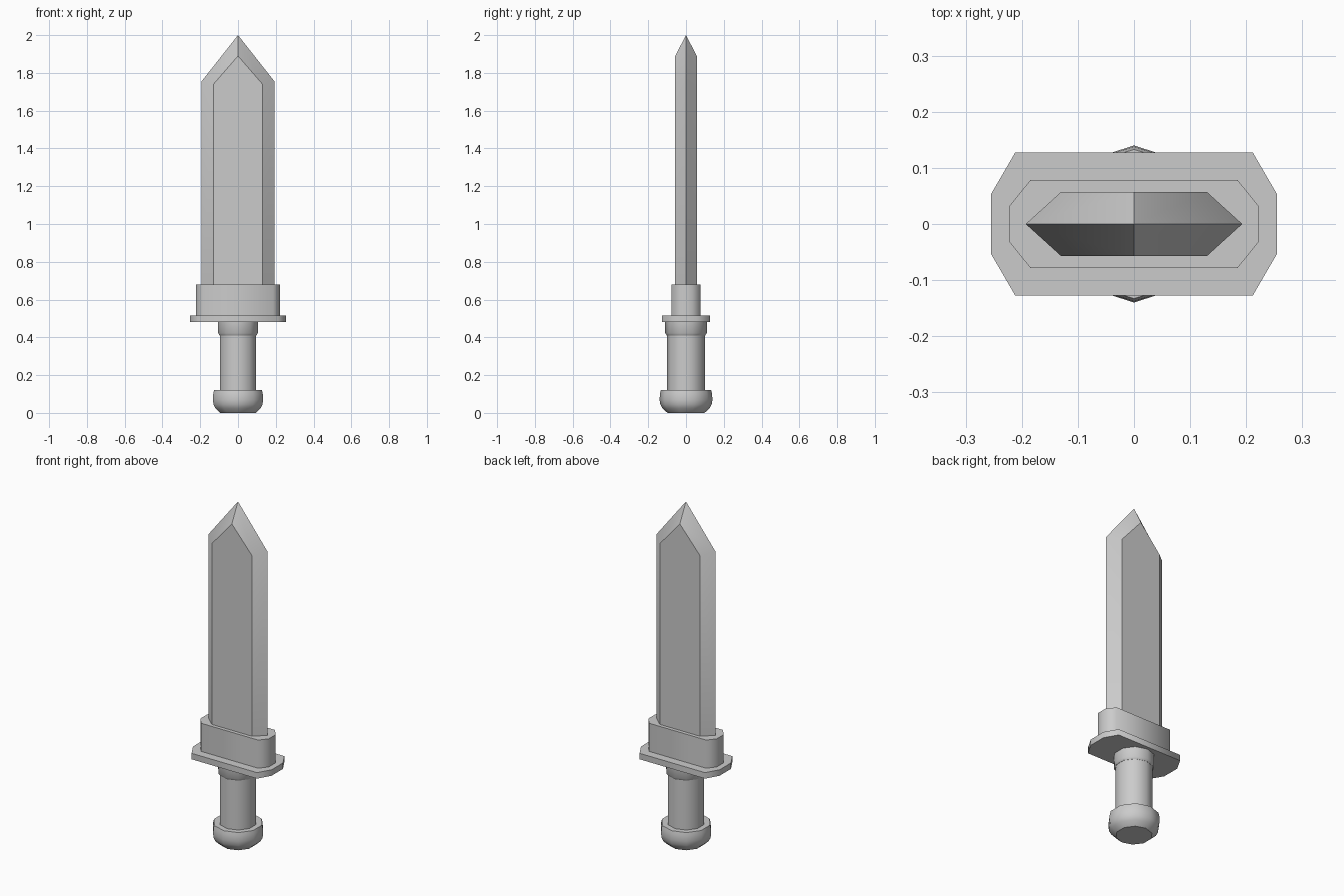
import bpy, bmesh, math

cube = bpy.data.objects.get("Cube")
if cube:
    bpy.data.objects.remove(cube, do_unlink=True)

GREY = (0.6, 0.6, 0.6, 1)
metal = bpy.data.materials.new("grey_metal")
metal.use_nodes = True
metal.diffuse_color = GREY
metal.node_tree.nodes["Principled BSDF"].inputs["Base Color"].default_value = GREY


def finish(name, bm, angle):
    """Turn a bmesh into a smooth-by-angle object."""
    bmesh.ops.recalc_face_normals(bm, faces=bm.faces)
    mesh = bpy.data.meshes.new(name)
    bm.to_mesh(mesh)
    bm.free()
    mesh.materials.append(metal)
    obj = bpy.data.objects.new(name, mesh)
    bpy.context.collection.objects.link(obj)
    bpy.ops.object.select_all(action="DESELECT")
    obj.select_set(True)
    bpy.context.view_layer.objects.active = obj
    bpy.ops.object.shade_smooth_by_angle(angle=math.radians(angle))
    return obj


def loft(name, rings, angle):
    """Skin a stack of equal-length rings and cap both ends."""
    bm = bmesh.new()
    loops = [[bm.verts.new(p) for p in ring] for ring in rings]
    for low, high in zip(loops, loops[1:]):
        for i in range(len(low)):
            j = (i + 1) % len(low)
            bm.faces.new((low[i], low[j], high[j], high[i]))
    bm.faces.new(loops[0][::-1])
    bm.faces.new(loops[-1])
    return finish(name, bm, angle)


def turned(name, profile, angle, sides=10):
    """Lathe a (radius, z) profile, with one corner pointing to the front."""
    turns = [math.tau * i / sides - math.pi / 2 for i in range(sides)]
    return loft(name, [[(r * math.cos(a), r * math.sin(a), z) for a in turns]
                       for r, z in profile], angle)


def guard(name, x, y, cut_x, cut_y, bottom, top):
    """Rectangular slab with clipped corners."""
    outline = [(x, -cut_y), (x, cut_y), (cut_x, y), (-cut_x, y),
               (-x, cut_y), (-x, -cut_y), (-cut_x, -y), (cut_x, -y)]
    return loft(name, [[(px, py, z) for px, py in outline]
                       for z in (bottom, top)], 65)


# Handle
turned("pommel", [(0.098, 0), (0.125, 0.024), (0.136, 0.045), (0.14, 0.07),
                  (0.138, 0.1), (0.133, 0.12)], 40)
turned("grip", [(0.101, 0.1), (0.101, 0.43)], 40)
turned("collar", [(0.102, 0.41), (0.11, 0.422), (0.11, 0.49)], 40)

# Cross guard
guard("guard_plate", 0.255, 0.127, 0.212, 0.053, 0.48, 0.515)
guard("guard_block", 0.222, 0.078, 0.185, 0.032, 0.51, 0.68)

# Blade: sharp rim around a raised flat on the front and back
bm = bmesh.new()
base = 0.65
rim = [bm.verts.new((x, 0, z)) for x, z in
       [(-0.193, base), (-0.193, 1.755), (0, 2), (0.193, 1.755), (0.193, base)]]
flats = []
for side in (-1, 1):
    flat = [bm.verts.new((x, side * 0.057, z)) for x, z in
            [(-0.13, base), (-0.13, 1.74), (0, 1.89), (0.13, 1.74), (0.13, base)]]
    bm.faces.new(flat)
    for i in range(len(rim) - 1):
        bm.faces.new((rim[i], rim[i + 1], flat[i + 1], flat[i]))
    flats.append(flat)
front, back = flats
bm.faces.new((rim[0], front[0], front[-1], rim[-1], back[-1], back[0]))
finish("blade", bm, 35)
